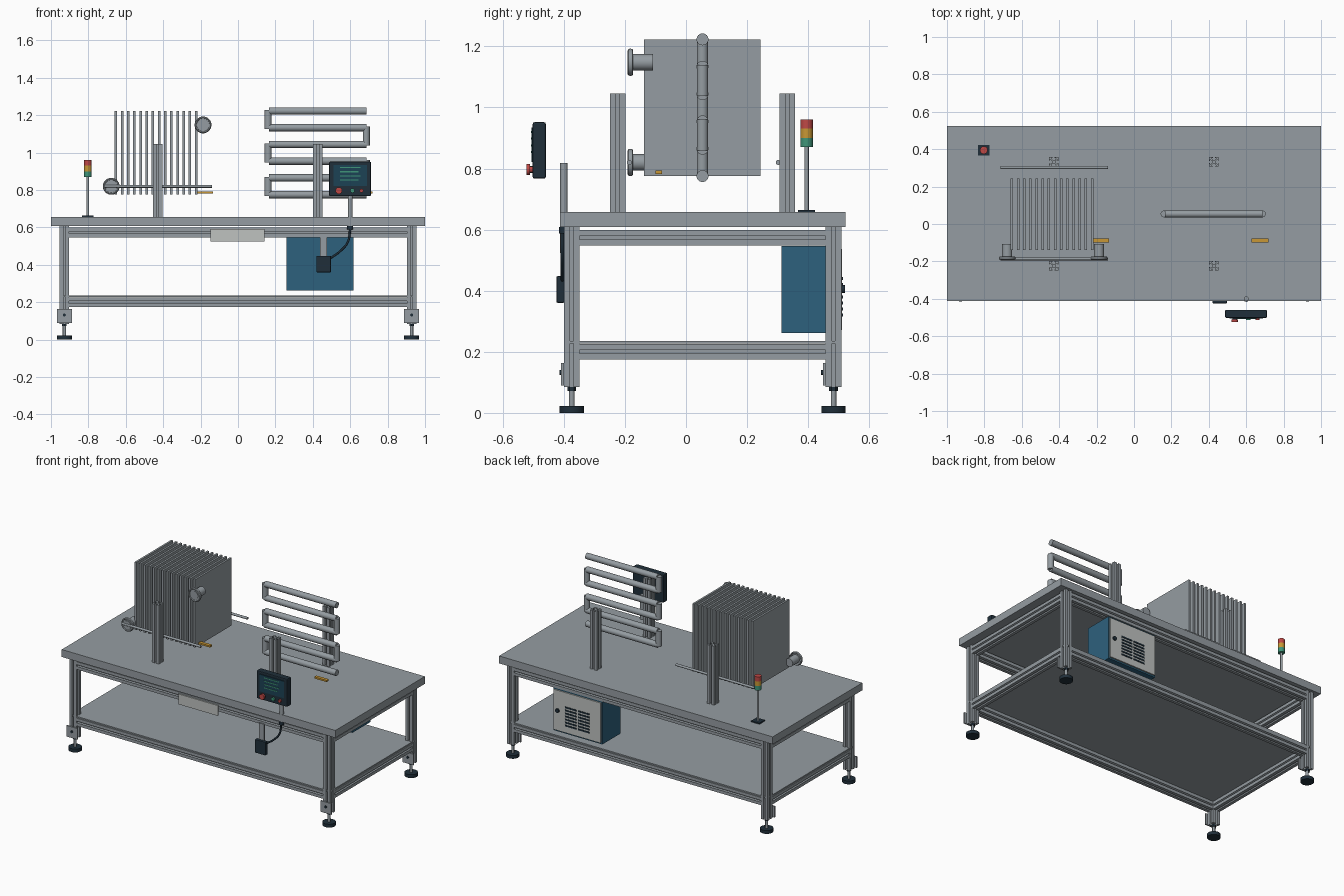
import bpy, bmesh, math
from mathutils import Matrix, Vector

if "Cube" in bpy.data.objects:
    bpy.data.objects.remove(bpy.data.objects["Cube"])


def mat(name, r, g, b):
    m = bpy.data.materials.new(name)
    m.diffuse_color = (r, g, b, 1)
    m.use_nodes = True
    m.node_tree.nodes["Principled BSDF"].inputs["Base Color"].default_value = m.diffuse_color
    return m


STEEL = mat("steel_grey", .30, .335, .36)
DARK = mat("dark_navy", .014, .028, .042)
BLUE = mat("cabinet_blue", .027, .12, .205)
LIGHT = mat("light_grey", .52, .54, .53)
SCREEN = mat("screen_teal", .012, .055, .09)
GREEN = mat("signal_green", .05, .30, .19)
AMBER = mat("amber", .58, .31, .035)
RED = mat("signal_red", .52, .065, .06)


def finish(name, bm, material, smooth=False):
    bmesh.ops.recalc_face_normals(bm, faces=bm.faces)
    me = bpy.data.meshes.new(name)
    bm.to_mesh(me)
    bm.free()
    me.materials.append(material)
    ob = bpy.data.objects.new(name, me)
    bpy.context.collection.objects.link(ob)
    if smooth:
        bpy.ops.object.select_all(action='DESELECT')
        ob.select_set(True)
        bpy.context.view_layer.objects.active = ob
        bpy.ops.object.shade_smooth_by_angle(angle=math.radians(35))
    return ob


def box(name, x0, x1, y0, y1, z0, z1, material, bevel=0):
    bm = bmesh.new()
    bmesh.ops.create_cube(bm, size=1)
    for v in bm.verts:
        v.co = Vector((x0 if v.co.x < 0 else x1, y0 if v.co.y < 0 else y1,
                       z0 if v.co.z < 0 else z1))
    if bevel:
        bmesh.ops.bevel(bm, geom=bm.edges[:], offset=bevel, segments=2,
                        affect='EDGES', profile=.5)
    return finish(name, bm, material)


def place(bm, a, b):
    """Move a shape built along +z so it starts at a and points to b."""
    a, b = Vector(a), Vector(b)
    rot = Vector((0, 0, 1)).rotation_difference(b - a).to_matrix().to_4x4()
    bm.transform(Matrix.Translation(a) @ rot)
    return (b - a).length


def rod(name, a, b, r, material=STEEL, seg=24):
    length = (Vector(b) - Vector(a)).length
    bm = bmesh.new()
    bmesh.ops.create_cone(bm, cap_ends=True, segments=seg, radius1=r, radius2=r,
                          depth=length, matrix=Matrix.Translation((0, 0, length / 2)))
    place(bm, a, b)
    return finish(name, bm, material, True)


def extrusion(name, a, b, h=.0255):
    """Slotted aluminium profile: one side outline, turned four times."""
    s, t, w, k = h * .22, h * .17, h * .5, h * .36
    side = [(h, -h), (h, -s), (h - t, -s), (h - t, -w), (k, -k * .6),
            (k, k * .6), (h - t, w), (h - t, s), (h, s)]
    length = (Vector(b) - Vector(a)).length
    bm = bmesh.new()
    ring = []
    for q in range(4):
        c, d = ((1, 0), (0, 1), (-1, 0), (0, -1))[q]
        ring += [bm.verts.new((x * c - y * d, x * d + y * c, 0)) for x, y in side]
    face = bm.faces.new(ring)
    out = bmesh.ops.extrude_face_region(bm, geom=[face])
    new = [v for v in out["geom"] if isinstance(v, bmesh.types.BMVert)]
    bmesh.ops.translate(bm, verts=new, vec=(0, 0, length))
    place(bm, a, b)
    return finish(name, bm, STEEL)


# Table top and lower shelf
box("table_top", -1, 1, -.412, .523, .608, .657, STEEL)
box("lower_shelf", -.95, .95, -.395, .505, .227, .235, STEEL)

# Legs with levelling feet and foot brackets
LX, YF, YB = .928, -.374, .483
for x in (-LX, LX):
    for y in (YF, YB):
        extrusion("leg", (x, y, .085), (x, y, .608))
        rod("foot_pad", (x, y, 0), (x, y, .022), .04, DARK, 32)
        rod("foot_spindle", (x, y, .02), (x, y, .09), .009)
        rod("foot_nut", (x, y, .072), (x, y, .085), .014, DARK, 6)
        box("foot_bracket", x - .04, x + .04, y - .035, y - .026, .09, .163, STEEL)
        rod("bracket_bolt", (x, y - .041, .132), (x, y - .03, .132), .008, DARK, 12)

# Horizontal frame rails, upper and lower
for z in (.573, .2):
    for y in (YF, YB):
        extrusion("long_rail", (-LX + .025, y, z), (LX - .025, y, z))
    for x in (-LX, LX):
        extrusion("side_rail", (x, YF + .025, z), (x, YB - .025, z))

# Upright posts on the table
for x in (-.43, .427):
    for y in (-.223, .332):
        extrusion("post", (x, y, .657), (x, y, 1.045))

# Plate pack heat exchanger
for i in range(14):
    x = -.653 + i * .033
    box("exchanger_plate", x - .0065, x + .0065, -.138, .244, .775, 1.222, STEEL)
for y in (-.186, .302):
    rod("tie_rod", (-.715, y, .82), (-.14, y, .82), .008)

# Flanged ports
for x, z in ((-.187, 1.148), (-.678, .82)):
    rod("port_pipe", (x, -.19, z), (x, -.108, z), .027, seg=32)
    rod("port_flange", (x, -.186, z), (x, -.178, z), .044, seg=32)
    bm = bmesh.new()
    # rounded rim around the flange
    n, m = 32, 8
    g = [[bm.verts.new((x + (.039 + .006 * math.cos(b)) * math.cos(a),
                        -.182 + .009 * math.sin(b),
                        z + (.039 + .006 * math.cos(b)) * math.sin(a)))
          for b in (2 * math.pi * j / m for j in range(m))]
         for a in (2 * math.pi * i / n for i in range(n))]
    for i in range(n):
        for j in range(m):
            bm.faces.new((g[i][j], g[(i + 1) % n][j],
                          g[(i + 1) % n][(j + 1) % m], g[i][(j + 1) % m]))
    finish("port_rim", bm, STEEL, True)

# Serpentine tube coil
CY, Z0, DZ = .054, 1.223, .0895
for i in range(6):
    z = Z0 - i * DZ
    rod("coil_tube", (.165, CY, z), (.686, CY, z), .0195)
    if i < 5:
        x = .161 if i % 2 == 0 else .686
        rod("coil_return", (x, CY, z + .006), (x, CY, z - DZ - .006), .0185)

# Amber valve handles
for x in (-.18, .673):
    box("valve_handle", x - .045, x + .045, -.1, -.078, .782, .793, AMBER)

# Stack light
SX, SY = -.803, .395
box("light_base", SX - .03, SX + .03, SY - .028, SY + .028, .657, .665, DARK)
rod("light_pole", (SX, SY, .66), (SX, SY, .872), .007)
for i, m in enumerate((GREEN, AMBER, RED)):
    z = .87 + i * .0303
    rod("light_segment", (SX, SY, z), (SX, SY, z + .0303), .0205, m)

# Operator panel
box("panel_housing", .487, .711, -.502, -.459, .767, .952, DARK, .006)
box("panel_screen", .511, .689, -.506, -.5, .822, .934, SCREEN)
for i in range(4):
    z = .92 - i * .022
    box("screen_line", .545, .655 - .012 * (i % 2), -.508, -.505, z - .003, z + .003, GREEN)
rod("stop_collar", (.539, -.512, .797), (.539, -.5, .797), .012, DARK)
rod("stop_button", (.539, -.523, .797), (.539, -.51, .797), .018, RED)
rod("start_button", (.612, -.512, .797), (.612, -.5, .797), .012, GREEN)
rod("reset_button", (.66, -.512, .797), (.66, -.5, .797), .010, RED)
rod("panel_pole", (.6, -.4, .59), (.6, -.4, .818), .0125)
rod("pole_joint", (.6, -.4, .588), (.6, -.4, .608), .016, DARK)

# Junction box, its bracket and the cable
box("junction_bracket", .438, .475, -.407, -.399, .44, .555, STEEL)
box("junction_box", .419, .497, -.424, -.399, .36, .448, DARK, .004)
cu = bpy.data.curves.new("cable", 'CURVE')
cu.dimensions = '3D'
cu.bevel_depth = .006
cu.bevel_resolution = 2
sp = cu.splines.new('BEZIER')
path = ((.6, .59), (.587, .522), (.545, .472), (.494, .435))
sp.bezier_points.add(len(path) - 1)
for p, (x, z) in zip(sp.bezier_points, path):
    p.co = (x, -.405, z)
    p.handle_left_type = p.handle_right_type = 'AUTO'
cu.materials.append(DARK)
bpy.context.collection.objects.link(bpy.data.objects.new("cable", cu))

# Blank name plate on the front rail
box("name_plate", -.147, .142, -.413, -.405, .524, .592, LIGHT)

# Control cabinet with vented rear door
box("cabinet_body", .26, .617, .313, .502, .262, .547, BLUE)
box("cabinet_door", .268, .609, .5, .511, .272, .537, LIGHT)
for i in range(7):
    z = .32 + i * .02
    for x in (.39, .485):
        box("vent_slot", x - .041, x + .041, .51, .514, z - .005, z + .005, DARK)
rod("door_lock", (.58, .508, .405), (.58, .52, .405), .013, DARK)
